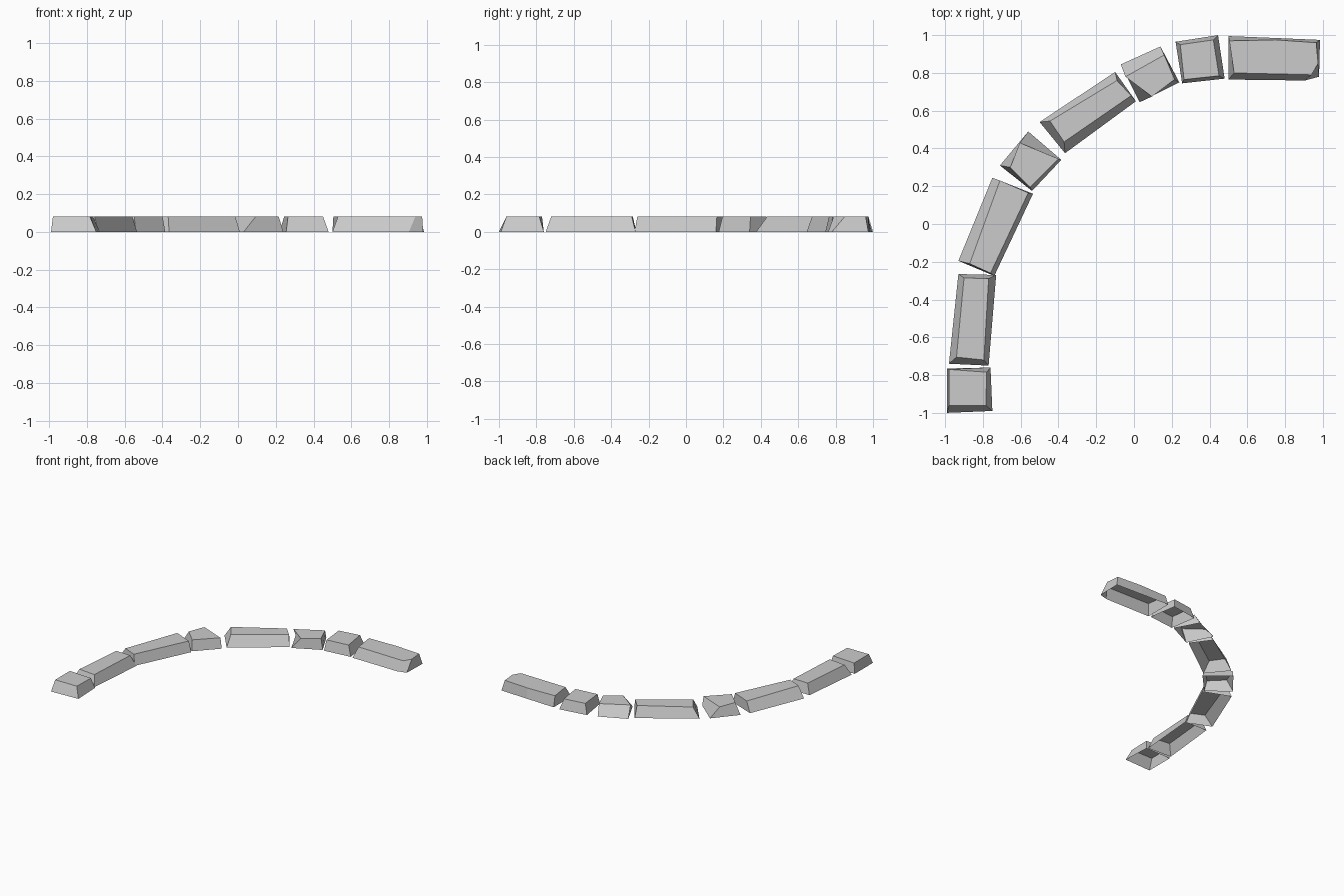
import bpy
import bmesh

HEIGHT = 0.083

default_cube = bpy.data.objects.get("Cube")
if default_cube:
    bpy.data.objects.remove(default_cube, do_unlink=True)

# Single pale stone colour
stone_grey = bpy.data.materials.new("stone_grey")
stone_grey.use_nodes = True
colour = (0.6, 0.6, 0.6, 1.0)
stone_grey.diffuse_color = colour
shader = stone_grey.node_tree.nodes["Principled BSDF"]
shader.inputs["Base Color"].default_value = colour
shader.inputs["Roughness"].default_value = 0.9


def build_stone(name, footprint, top):
    """Rough-hewn kerb stone: open underneath, walls lofted from footprint to top.

    Both outlines run counter-clockwise and have the same number of corners.
    """
    bm = bmesh.new()
    lower = [bm.verts.new((x, y, 0)) for x, y in footprint]
    upper = [bm.verts.new((x, y, HEIGHT)) for x, y in top]
    count = len(lower)
    for i in range(count):
        j = (i + 1) % count
        bm.faces.new((lower[i], lower[j], upper[j], upper[i]))
    bm.faces.new(upper)
    mesh = bpy.data.meshes.new(name)
    bm.to_mesh(mesh)
    bm.free()
    mesh.materials.append(stone_grey)
    stone = bpy.data.objects.new(name, mesh)
    bpy.context.scene.collection.objects.link(stone)
    return stone


# Stones follow a quarter arc, from the front right end to the back left end
build_stone("end_stone_front",
            footprint=[(-.99, -1), (-.75, -.99), (-.76, -.76), (-.99, -.765)],
            top=[(-.98, -.96), (-.785, -.96), (-.78, -.785), (-.98, -.77)])

build_stone("long_stone_front",
            footprint=[(-.98, -.74), (-.77, -.75), (-.73, -.27), (-.93, -.265)],
            top=[(-.94, -.705), (-.795, -.72), (-.77, -.29), (-.9, -.285)])

build_stone("long_stone_side",
            footprint=[(-.93, -.195), (-.74, -.275), (-.535, .16), (-.75, .245)],
            top=[(-.87, -.21), (-.76, -.26), (-.56, .165), (-.71, .23)])

build_stone("short_stone_side",
            footprint=[(-.71, .31), (-.54, .175), (-.385, .34), (-.56, .49)],
            top=[(-.655, .3), (-.55, .195), (-.4, .345), (-.605, .43)])

build_stone("long_stone_middle",
            footprint=[(-.5, .54), (-.365, .375), (.01, .65), (-.1, .805)],
            top=[(-.445, .545), (-.37, .435), (-.015, .68), (-.09, .76)])

build_stone("short_stone_twisted",
            footprint=[(-.07, .845), (.03, .645), (.24, .75), (.14, .94)],
            top=[(-.045, .78), (.095, .675), (.215, .765), (.16, .895)])

build_stone("short_stone_back",
            footprint=[(.22, .965), (.255, .745), (.48, .77), (.445, 1)],
            top=[(.245, .95), (.265, .765), (.45, .785), (.42, .975)])

build_stone("end_stone_back",
            footprint=[(.5, .765), (.905, .76), (.98, .78),
                       (.985, .975), (.75, .985), (.5, .995)],
            top=[(.53, .8), (.94, .79), (.975, .85),
                 (.965, .96), (.75, .975), (.505, .97)])
